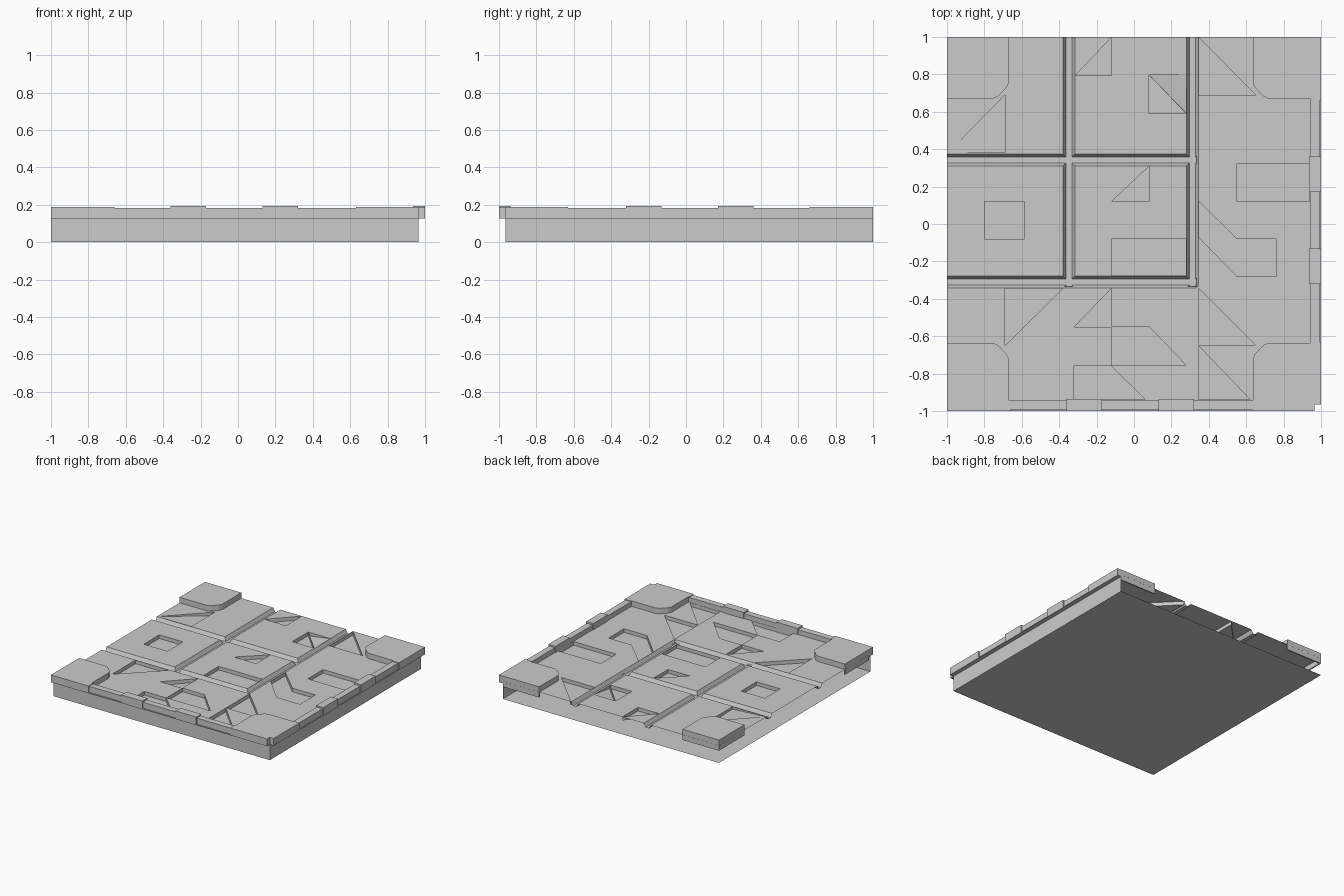
import bpy, bmesh
from mathutils import Vector

if "Cube" in bpy.data.objects:
    bpy.data.objects.remove(bpy.data.objects["Cube"])

DECK, STEP, LIP, BLOCK, TAB = 0.143, 0.128, 0.183, 0.188, 0.195
DEPTH = 0.03


def prism(name, pts, z0, z1):
    """Vertical prism; z0 may be a list giving a sloping underside."""
    zs = z0 if isinstance(z0, list) else [z0] * len(pts)
    bm = bmesh.new()
    lo = [bm.verts.new((x, y, z)) for (x, y), z in zip(pts, zs)]
    hi = [bm.verts.new((x, y, z1)) for x, y in pts]
    bm.faces.new(lo[::-1])
    bm.faces.new(hi)
    n = len(pts)
    for i in range(n):
        j = (i + 1) % n
        bm.faces.new((lo[i], lo[j], hi[j], hi[i]))
    bmesh.ops.recalc_face_normals(bm, faces=bm.faces)
    me = bpy.data.meshes.new(name)
    bm.to_mesh(me)
    bm.free()
    ob = bpy.data.objects.new(name, me)
    bpy.context.collection.objects.link(ob)
    return ob


def rect(x0, y0, x1, y1):
    return [(x0, y0), (x1, y0), (x1, y1), (x0, y1)]


def channel(axis, c, a, b):
    """Groove cutter with sloping sides, running along x or y from a to b."""
    ob = prism("channel_cutter", rect(c - .016, a, c + .016, b), DECK - DEPTH, DECK + .03)
    for v in ob.data.vertices:
        if v.co.z > DECK:
            v.co.x = c + (.048 if v.co.x > c else -.048)
        if axis == 'x':
            v.co = Vector((v.co.y, v.co.x, v.co.z))
    if axis == 'x':
        ob.data.flip_normals()
    return ob


# Deck and its cutters
deck = prism("deck", rect(-1, -.965, .965, 1), 0, DECK)
cutters = [channel('y', -.348, -.335, 1.1), channel('y', .312, -.335, 1.1),
           channel('x', .342, -1.1, .335), channel('x', -.31, -1.1, .335)]
recesses = [
    rect(-.8, -.08, -.585, .12),
    [(.08, .59), (.278, .59), (.08, .797)],
    rect(.55, .12, .938, .32),
    rect(-.12, -.276, .278, -.08),
    [(-.12, .12), (.08, .12), (.08, .308)],
    [(-.314, .795), (-.12, .795), (-.12, .998)],
    [(.346, .69), (.65, .69), (.346, .998)],
    [(.346, .12), (.346, -.07), (.55, -.28), (.76, -.28), (.76, -.08), (.55, -.08)],
    [(-.69, -.65), (-.38, -.345), (-.69, -.345)],
    [(-.32, -.551), (-.121, -.551), (-.121, -.345)],
    [(-.12, -.757), (.28, -.757), (.08, -.549), (-.12, -.549)],
    [(-.32, -.938), (.06, -.938), (-.121, -.76), (-.32, -.76)],
    [(.346, -.648), (.65, -.648), (.346, -.345)],
    [(.346, -.652), (.346, -.938), (.62, -.938)],
]
for p in recesses:
    cutters.append(prism("recess_cutter", p, DECK - DEPTH, DECK + .05))
# Sloping recesses
cutters.append(prism("ramp_cutter", [(-.99, .382), (-.69, .382), (-.69, .69)],
                     [DECK - .002, DECK - .02, DECK - DEPTH], DECK + .05))
cutters.append(prism("ramp_cutter", [(.281, .593), (.281, .797), (.083, .797)],
                     [DECK - DEPTH, DECK - .002, DECK - DEPTH], DECK + .05))
for c in cutters:
    m = deck.modifiers.new("cut", 'BOOLEAN')
    m.operation, m.object, m.solver = 'DIFFERENCE', c, 'EXACT'
    c.hide_render = True
dg = bpy.context.evaluated_depsgraph_get()
mesh = bpy.data.meshes.new_from_object(deck.evaluated_get(dg))
deck.modifiers.clear()
deck.data = mesh
for c in cutters:
    bpy.data.objects.remove(c)


def drop_faces(me, test):
    bm = bmesh.new()
    bm.from_mesh(me)
    gone = [f for f in bm.faces if all(test(v.co) for v in f.verts)]
    bmesh.ops.delete(bm, geom=gone, context='FACES')
    bm.to_mesh(me)
    bm.free()


# The two joining sides (left and back) are open
drop_faces(mesh, lambda p: p.x < -.9995)
drop_faces(mesh, lambda p: p.y > .9995)


def front(name, x0, x1, y0, y1, z0, z1):
    prism(name, rect(x0, y0, x1, y1), z0, z1)


def side(name, y0, y1, x0, x1, z0, z1):
    prism(name, rect(x0, y0, x1, y1), z0, z1)


# Raised rims: end pieces, recessed runs with ledges, taller tabs.
# Positions run along x for the front; along y the pattern is mirrored in sign.
ends = [(-1, -.66), (.63, .965)]
runs = [(-.66, -.36), (-.17, .13), (.32, .63)]
tabs = [(-.36, -.17), (.13, .32)]
for a, b in ends:
    front("front_rim_end", a, b, -1, -.94, STEP, BLOCK)
    side("right_rim_end", -b, -a, .94, 1, STEP, BLOCK)
for a, b in runs:
    front("front_rim", a, b, -.992, -.94, STEP, LIP)
    front("front_ledge", a, b, -1, -.992, STEP, STEP + .006)
    side("right_rim", -b, -a, .94, .992, STEP, LIP)
    side("right_ledge", -b, -a, .992, 1, STEP, STEP + .006)
for a, b in tabs:
    front("front_tab", a, b, -1, -.935, STEP, TAB)
    side("right_tab", -b, -a, .935, 1, STEP, TAB)

# Corner blocks with a rounded inner corner
for sx, sy, ox, oy, ix, iy in [(-1, 1, 1, 1, .67, .67), (1, 1, .94, 1, .635, .67),
                               (-1, -1, 1, .94, .67, .635), (1, -1, .94, .94, .635, .635)]:
    pts = [(ox, iy), (ox, oy), (ix, oy), (ix, iy + .085), (ix + .012, iy + .058),
           (ix + .058, iy + .012), (ix + .085, iy)]
    block = prism("corner_block", [(sx * x, sy * y) for x, y in pts], DECK, BLOCK)
    drop_faces(block.data, lambda p: p.z < DECK + .001)

# Skirts under the blocks along the open sides
for r in [rect(-1, .67, -.99, 1), rect(-1, -.94, -.99, -.635),
          rect(-1, .99, -.67, 1), rect(.635, .99, .965, 1)]:
    prism("block_skirt", r, .1, DECK - .0005)
